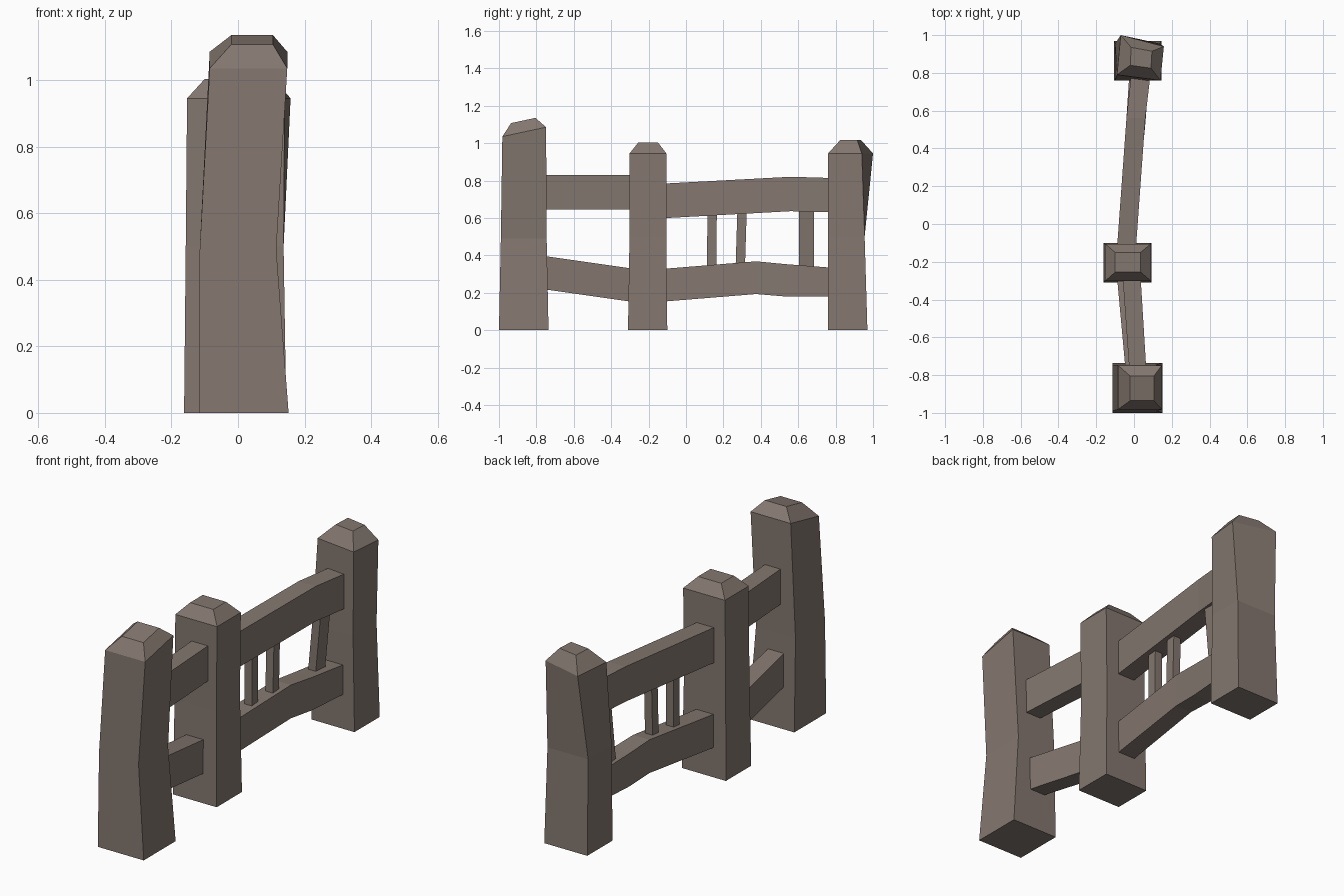
import bpy, bmesh

wood = bpy.data.materials.new("weathered_wood")
wood.diffuse_color = (0.23, 0.185, 0.16, 1)


def loft(name, rings):
    """Closed flat-shaded solid through a series of four-cornered rings."""
    bm = bmesh.new()
    vs = [[bm.verts.new(p) for p in r] for r in rings]
    bm.faces.new(vs[0])
    bm.faces.new(vs[-1])
    for a, b in zip(vs, vs[1:]):
        for i in range(4):
            j = (i + 1) % 4
            bm.faces.new((a[i], a[j], b[j], b[i]))
    bmesh.ops.recalc_face_normals(bm, faces=bm.faces)
    mesh = bpy.data.meshes.new(name)
    bm.to_mesh(mesh)
    bm.free()
    mesh.materials.append(wood)
    ob = bpy.data.objects.new(name, mesh)
    bpy.context.collection.objects.link(ob)
    return ob


def level(x0, x1, y0, y1, z0, z1=None):
    """Horizontal ring; z0 at its front edge, z1 at its back edge."""
    z1 = z0 if z1 is None else z1
    return [(x0, y0, z0), (x1, y0, z0), (x1, y1, z1), (x0, y1, z1)]


def rail(name, stations):
    """Beam along y; each station is y, x0, x1, z0, z1."""
    loft(name, [[(x0, y, z0), (x1, y, z0), (x1, y, z1), (x0, y, z1)]
                for y, x0, x1, z0, z1 in stations])


# Posts with chamfered caps
loft("front_post", [
    level(-0.115, 0.152, -1.0, -0.735, 0),
    level(-0.115, 0.115, -0.99, -0.745, 0.49),
    level(-0.085, 0.148, -0.982, -0.748, 1.035, 1.085),
    level(-0.02, 0.105, -0.935, -0.805, 1.107, 1.135)])
loft("middle_post", [
    level(-0.162, 0.093, -0.31, -0.10, 0),
    level(-0.157, 0.085, -0.302, -0.105, 0.5),
    level(-0.153, 0.09, -0.302, -0.105, 0.945),
    level(-0.10, 0.035, -0.255, -0.15, 1.003)])
loft("back_post", [
    level(-0.105, 0.145, 0.76, 0.97, 0),
    level(-0.10, 0.137, 0.76, 0.955, 0.5),
    [(-0.09, 0.79, 0.945), (0.14, 0.76, 0.945), (0.158, 0.94, 0.945), (-0.07, 1.0, 0.945)],
    [(-0.02, 0.84, 1.017), (0.09, 0.825, 1.017), (0.095, 0.915, 1.017), (-0.015, 0.935, 1.017)]])

# Rails, ends sunk slightly into the posts
rail("front_upper_rail", [(-0.77, -0.025, 0.065, 0.645, 0.83),
                          (-0.28, -0.06, 0.035, 0.645, 0.83)])
rail("front_lower_rail", [(-0.77, -0.045, 0.045, 0.22, 0.398),
                          (-0.28, -0.09, 0.01, 0.15, 0.328)])
rail("back_upper_rail", [(-0.13, -0.09, 0.01, 0.598, 0.783),
                         (0.56, -0.04, 0.06, 0.636, 0.82),
                         (0.79, -0.015, 0.087, 0.63, 0.813)])
rail("back_lower_rail", [(-0.13, -0.09, 0.01, 0.152, 0.327),
                         (0.375, -0.05, 0.045, 0.193, 0.368),
                         (0.53, -0.042, 0.06, 0.18, 0.353),
                         (0.79, -0.025, 0.08, 0.18, 0.333)])

# Balusters: bottom x, top x, bottom y, top y, width
for i, (xb, xt, yb, yt, w) in enumerate([(-0.02, -0.02, 0.137, 0.14, 0.05),
                                         (-0.005, -0.005, 0.29, 0.3, 0.05),
                                         (0.005, 0.035, 0.645, 0.645, 0.08)]):
    loft(f"baluster_{i + 1}", [
        level(x - 0.022, x + 0.022, y - w / 2, y + w / 2, z)
        for x, y, z in ((xb, yb, 0.33), (xt, yt, 0.65))])
